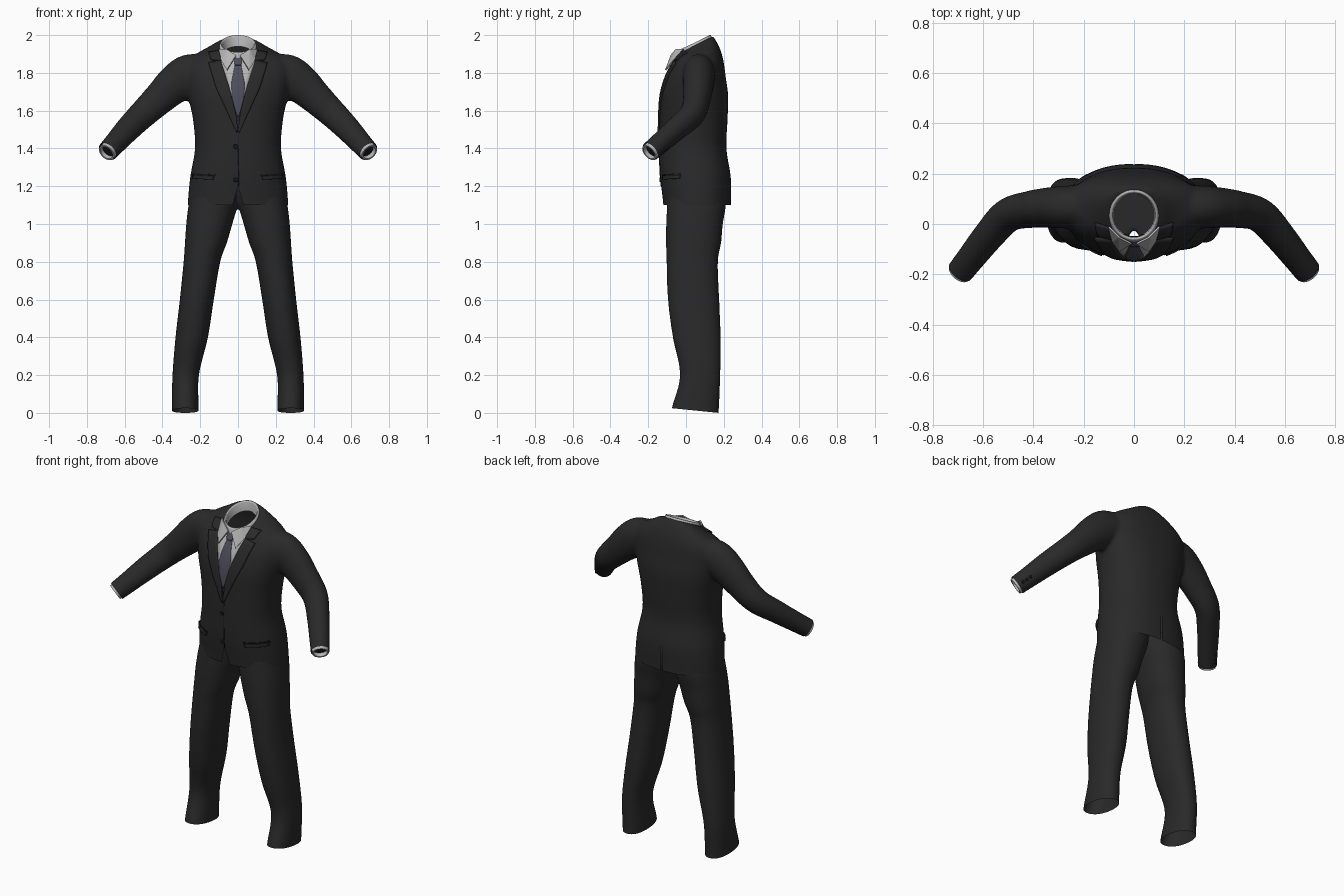
import bpy, bmesh, math
from mathutils import Vector
from mathutils.bvhtree import BVHTree

cube = bpy.data.objects.get("Cube")
if cube:
    bpy.data.objects.remove(cube)


def material(name, r, g, b):
    m = bpy.data.materials.new(name)
    m.use_nodes = True
    m.diffuse_color = (r, g, b, 1)
    m.node_tree.nodes["Principled BSDF"].inputs["Base Color"].default_value = (r, g, b, 1)
    return m


SUIT = material("charcoal wool", .022, .022, .022)
DARK = material("dark lining", .009, .009, .009)
SHIRT = material("shirt white", .46, .46, .46)
TIE = material("slate tie", .075, .075, .105)


def make(name, bm, mat, smooth=True):
    me = bpy.data.meshes.new(name)
    bm.to_mesh(me)
    bm.free()
    ob = bpy.data.objects.new(name, me)
    bpy.context.collection.objects.link(ob)
    me.materials.append(mat)
    for p in me.polygons:
        p.use_smooth = smooth
    return ob


def spline(pts, steps=6):
    """Catmull-Rom interpolation of tuples of any length."""
    out = []
    for i in range(len(pts) - 1):
        a, b, c, d = (pts[max(0, min(len(pts) - 1, i + k))] for k in (-1, 0, 1, 2))
        for j in range(steps):
            t = j / steps
            out.append(tuple(q + .5 * t * (r - p + t * (2 * p - 5 * q + 4 * r - s + t * (3 * (q - r) + s - p)))
                             for p, q, r, s in zip(a, b, c, d)))
    return out + [pts[-1]]


def ring(center, u, v, power=2.0, n=48):
    pts = []
    for i in range(n):
        a = 2 * math.pi * i / n
        c, s = math.cos(a), math.sin(a)
        e = 2 / power
        pts.append(Vector(center) + Vector(u) * math.copysign(abs(c) ** e, c)
                   + Vector(v) * math.copysign(abs(s) ** e, s))
    return pts


def loft(bm, rings, caps=True):
    rows = [[bm.verts.new(p) for p in r] for r in rings]
    n = len(rows[0])
    for a, b in zip(rows, rows[1:]):
        for i in range(n):
            bm.faces.new((a[i], a[(i + 1) % n], b[(i + 1) % n], b[i]))
    if caps:
        bm.faces.new(rows[0][::-1])
        bm.faces.new(rows[-1])
    bmesh.ops.recalc_face_normals(bm, faces=bm.faces)


def fuse(name, bm):
    """Blend overlapping lofts into one smooth skin and return it for trimming."""
    ob = make(name, bm, SUIT)
    r = ob.modifiers.new("blend", 'REMESH')
    r.mode, r.voxel_size = 'VOXEL', .011
    s = ob.modifiers.new("soften", 'SMOOTH')
    s.factor, s.iterations = .5, 8
    dg = bpy.context.evaluated_depsgraph_get()
    me = bpy.data.meshes.new_from_object(ob.evaluated_get(dg))
    bpy.data.objects.remove(ob)
    out = bmesh.new()
    out.from_mesh(me)
    return out


def slice_faces(bm, faces, co, no, clear=False, outer=False):
    geom = list(faces)
    geom += list({e for f in faces for e in f.edges}) + list({v for f in faces for v in f.verts})
    bmesh.ops.bisect_plane(bm, geom=geom, plane_co=co, plane_no=no,
                           clear_inner=clear and not outer, clear_outer=clear and outer)


def slit(bm, side, apex, slope, width):
    """Cut a wedge or slot upward from the hem at the front or back centre."""
    near = lambda f: (f.calc_center_median().y - .05) * side > 0 and \
        f.calc_center_median().z < apex + .03 and abs(f.calc_center_median().x) < .1
    for s in (-1, 1):
        slice_faces(bm, [f for f in bm.faces if near(f)], (s * width, 0, apex), (s, 0, slope))
    gone = []
    for f in bm.faces:
        c = f.calc_center_median()
        if near(f) and c.z < apex and abs(c.x) + slope * (c.z - apex) < width:
            gone.append(f)
    bmesh.ops.delete(bm, geom=gone, context='FACES')


# Jacket: body rings are z, half width, half depth, centre y, backward rise
body = [(1.02, .265, .178, .06, 0), (1.12, .265, .180, .058, 0), (1.25, .253, .187, .05, 0),
        (1.40, .228, .178, .036, 0), (1.55, .238, .180, .040, 0), (1.68, .265, .178, .045, 0),
        (1.78, .280, .158, .052, 0), (1.85, .275, .137, .062, .01), (1.90, .220, .118, .065, .02),
        (1.925, .160, .107, .055, .04), (1.945, .112, .098, .045, .05)]
# Sleeve rings are x, y, z, half depth, half height
arm = [(.16, .07, 1.80, .08, .095), (.26, .068, 1.79, .085, .108), (.34, .065, 1.735, .08, .102),
       (.41, .058, 1.67, .074, .088), (.50, .035, 1.585, .067, .076), (.58, -.05, 1.505, .06, .068),
       (.65, -.138, 1.428, .055, .06), (.72, -.226, 1.352, .052, .053)]


def frame(t):
    v = (Vector((0, 1, 0)) - t * t.y).normalized()
    return v, t.cross(v)


bm = bmesh.new()
loft(bm, [ring((0, cy, z), (rx, 0, 0), (0, ry, rise), 2.3) for z, rx, ry, cy, rise in spline(body)])
path = spline(arm)
for s in (-1, 1):
    rings = []
    for i, (x, y, z, a, b) in enumerate(path):
        t = (Vector(path[min(i + 1, len(path) - 1)][:3]) - Vector(path[max(i - 1, 0)][:3])).normalized()
        v, w = frame(t)
        rings.append([Vector((p.x * s, p.y, p.z)) for p in ring((x, y, z), v * a, w * b)])
    loft(bm, rings)
jacket = fuse("jacket", bm)
skin = BVHTree.FromBMesh(jacket)

# Trim hem, wrists, neck, front cutaway and back vent
WRIST = Vector((.69, -.188, 1.384))
REACH = Vector((.53, -.64, -.56)).normalized()
slice_faces(jacket, jacket.faces[:], (0, 0, 1.1), (0, 0, 1), True)
flip = lambda p, s: Vector((p.x * s, p.y, p.z))
for s in (-1, 1):
    slice_faces(jacket, jacket.faces[:], flip(WRIST, s), flip(REACH, s), True, True)
neck = [v for v in jacket.verts if v.co.z > 1.8 and v.co.x ** 2 + (v.co.y - .04) ** 2 < .085 ** 2]
bmesh.ops.delete(jacket, geom=neck, context='VERTS')
slit(jacket, -1, 1.2, .28, 0)
slit(jacket, 1, 1.25, .01, .004)
make("jacket", jacket, SUIT)

# Trousers: rings are z, centre x, half width, centre y, half depth
leg = [(1.20, .115, .125, .05, .145), (1.10, .132, .130, .055, .155), (1.0, .152, .122, .045, .15),
       (.9, .170, .111, .04, .146), (.8, .191, .097, .033, .136), (.6, .218, .090, .04, .136),
       (.4, .245, .086, .057, .127), (.2, .277, .070, .075, .107), (.03, .279, .071, .05, .125),
       (-.05, .279, .072, .045, .13)]
bm = bmesh.new()
for s in (-1, 1):
    loft(bm, [ring((cx * s, cy, z), (rx, 0, 0), (0, ry, 0), 2.2) for z, cx, rx, cy, ry in spline(leg)])
trousers = fuse("trousers", bm)
slice_faces(trousers, trousers.faces[:], (0, .175, 0), (0, .1, 1), True)
make("trousers", trousers, SUIT)


def plate(name, left, right, mat, lift, side=1, cols=6, steps=6):
    """Thin panel between two edges given in x, z, laid on the jacket front."""
    bm = bmesh.new()
    rows = []
    for k in range((len(left) - 1) * steps + 1):
        i = min(k // steps, len(left) - 2)
        t = k / steps - i
        a = Vector(left[i]).lerp(Vector(left[i + 1]), t)
        b = Vector(right[i]).lerp(Vector(right[i + 1]), t)
        row = []
        for j in range(cols + 1):
            x, z = a.lerp(b, j / cols)
            hit, no, _, _ = skin.ray_cast(Vector((x * side, -1, z)), Vector((0, 1, 0)))
            p = hit + no * lift if hit else Vector((x * side, -.03, z))
            row.append(bm.verts.new(p))
        rows.append(row)
    for a, b in zip(rows, rows[1:]):
        for j in range(cols):
            bm.faces.new((a[j], a[j + 1], b[j + 1], b[j]))
    bm.normal_update()
    if sum(f.normal.y for f in bm.faces) > 0:
        bmesh.ops.reverse_faces(bm, faces=bm.faces)
    ob = make(name, bm, mat)
    m = ob.modifiers.new("thickness", 'SOLIDIFY')
    m.thickness, m.offset = min(lift + .002, .009), -1


# Shirt front, tie, lapels and pockets
plate("shirt_front", [(-.1, 1.88), (-.055, 1.75), (-.004, 1.58)],
      [(.1, 1.88), (.055, 1.75), (.004, 1.58)], SHIRT, .003)
plate("tie_blade", [(-.014, 1.85), (-.038, 1.73), (-.03, 1.66), (-.003, 1.57)],
      [(.014, 1.85), (.038, 1.73), (.03, 1.66), (.003, 1.57)], TIE, .007)
plate("tie_knot", [(-.026, 1.885), (-.016, 1.835)], [(.026, 1.885), (.016, 1.835)], TIE, .015)
for s, tag in ((1, "left"), (-1, "right")):
    plate(tag + "_lapel", [(.092, 1.865), (.048, 1.73), (.012, 1.59), (0, 1.5)],
          [(.155, 1.85), (.115, 1.72), (.05, 1.58), (.006, 1.48)], SUIT, .009, s)
    plate(tag + "_collar_fold", [(.098, 1.915), (.09, 1.862)], [(.155, 1.905), (.142, 1.868)], SUIT, .008, s)
    plate(tag + "_pocket_flap", [(.125, 1.255), (.13, 1.235)], [(.235, 1.26), (.235, 1.24)], SUIT, .009, s)
    plate(tag + "_pocket_seam", [(.12, 1.262), (.12, 1.257)], [(.235, 1.267), (.235, 1.262)], DARK, .004, s)
plate("front_closure", [(.002, 1.5), (0, 1.2)], [(.006, 1.5), (.004, 1.2)], DARK, .002, 1, 1)

# Shirt collar: a leaning band folded outward, with two pointed wings
bm = bmesh.new()
loft(bm, [ring((0, .035, 1.955 + dz), (r, 0, 0), (0, r + .004, .045))
          for r, dz in ((.08, -.06), (.084, -.01), (.088, 0), (.093, 0), (.098, -.012), (.106, -.05))], False)
make("shirt_collar", bm, SHIRT)
for s, tag in ((1, "left"), (-1, "right")):
    bm = bmesh.new()
    pts = [(.01, -.078, 1.892), (.06, -.052, 1.925), (.1, -.012, 1.925), (.085, -.07, 1.86), (.058, -.107, 1.815)]
    f = bm.faces.new([bm.verts.new((x * s, y, z)) for x, y, z in pts][::s])
    bmesh.ops.triangulate(bm, faces=[f])
    wing = make(tag + "_collar_wing", bm, SHIRT, False)
    m = wing.modifiers.new("thickness", 'SOLIDIFY')
    m.thickness, m.offset = .008, 0

    # Shirt cuff with a dark inside
    v, w = frame(REACH)
    cuff = bmesh.new()
    loft(cuff, [[flip(p, s) for p in ring(WRIST + REACH * d, v * r, w * r, n=32)]
                for r, d in ((.047, -.04), (.047, .012), (.038, .012), (.038, -.03))], False)
    make(tag + "_shirt_cuff", cuff, SHIRT, False)
    inside = bmesh.new()
    inside.faces.new([inside.verts.new(flip(p, s)) for p in ring(WRIST - REACH * .012, v * .04, w * .04, n=32)])
    make(tag + "_cuff_inside", inside, DARK, False)

    # Sleeve buttons along the outer back of the cuff
    for i in range(3):
        mid = WRIST - REACH * (.03 + .025 * i)
        hit = skin.ray_cast(flip(mid + v * .2, s), flip(-v, s))[0]
        b = bmesh.new()
        bmesh.ops.create_uvsphere(b, u_segments=12, v_segments=8, radius=.008)
        make(f"{tag}_sleeve_button_{i + 1}", b, DARK).location = hit or flip(mid + v * .05, s)

# Front buttons
for i, z in enumerate((1.41, 1.235)):
    hit = skin.ray_cast(Vector((-.012, -1, z)), Vector((0, 1, 0)))[0]
    b = bmesh.new()
    bmesh.ops.create_cone(b, cap_ends=True, segments=20, radius1=.014, radius2=.011, depth=.01)
    ob = make(f"front_button_{i + 1}", b, DARK, False)
    ob.location = hit
    ob.rotation_euler.x = math.pi / 2
